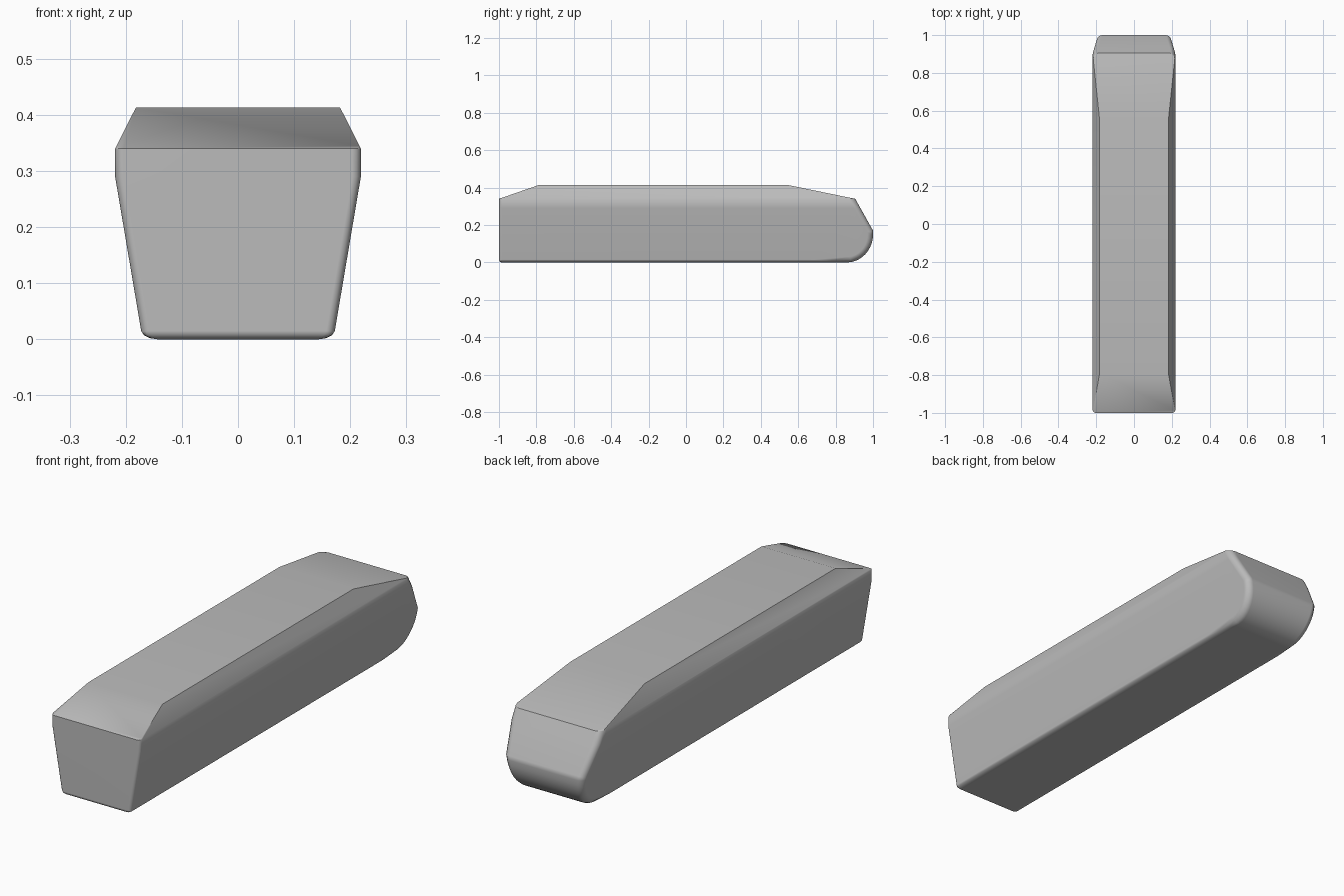
import bpy, bmesh
from math import sin, cos, pi

cube = bpy.data.objects.get("Cube")
if cube:
    bpy.data.objects.remove(cube, do_unlink=True)

grey = bpy.data.materials.new("mid_grey")
grey.use_nodes = True
tone = (0.5, 0.5, 0.5, 1)
grey.diffuse_color = tone
grey.node_tree.nodes["Principled BSDF"].inputs["Base Color"].default_value = tone

TOP, SHOULDER, WAIST = 0.413, 0.34, 0.29


def half_width(z):
    """Half width of the body at a height: flared sides, then a chamfered top."""
    if z < WAIST:
        return 0.17 + 0.049 * z / WAIST
    if z <= SHOULDER:
        return 0.219
    return 0.219 - 0.037 * (z - SHOULDER) / (TOP - SHOULDER)


# Side profile (y, z), with a rounded lower back
profile = [(-1, 0), (-1, SHOULDER), (-0.79, TOP), (0.55, TOP), (0.905, SHOULDER), (1, 0.17)]
steps = 10
profile += [(0.86 + 0.14 * cos(a), 0.15 - 0.15 * sin(a))
            for a in (i * pi / 2 / steps for i in range(steps + 1))]

# Extrude the profile across, cut it at the shoulder lines and set the widths
bm = bmesh.new()
face = bm.faces.new([bm.verts.new((-1, y, z)) for y, z in profile])
moved = bmesh.ops.extrude_face_region(bm, geom=[face])["geom"]
for v in moved:
    if isinstance(v, bmesh.types.BMVert):
        v.co.x = 1
for level in (WAIST, SHOULDER):
    bmesh.ops.bisect_plane(bm, geom=bm.verts[:] + bm.edges[:] + bm.faces[:],
                           dist=1e-5, plane_co=(0, 0, level), plane_no=(0, 0, 1))
for v in bm.verts:
    v.co.x = half_width(v.co.z) * (1 if v.co.x > 0 else -1)
bmesh.ops.recalc_face_normals(bm, faces=bm.faces)

# Mark the rim below the shoulder for rounding, wider around the back
weight = bm.edges.layers.float.new("bevel_weight_edge")
for e in bm.edges:
    a, b = (v.co for v in e.verts)
    mid = (a + b) / 2
    across = a.x * b.x < 0
    if across:
        if mid.y < -0.99 and mid.z < 0.01:
            e[weight] = 0.5
        continue
    on_back = mid.y > 0.86
    on_front = mid.y < -0.99
    on_bottom = max(a.z, b.z) < 0.01
    inner_line = abs(a.z - b.z) < 1e-4 and not on_bottom and abs(a.y - b.y) > 0.2
    if mid.z < SHOULDER - 0.001 and not inner_line and (on_back or on_front or on_bottom):
        e[weight] = 1.0 if on_back else 0.5

mesh = bpy.data.meshes.new("body")
bm.to_mesh(mesh)
bm.free()
mesh.materials.append(grey)
body = bpy.data.objects.new("body", mesh)
bpy.context.collection.objects.link(body)

# Rounded rim and shading
bpy.context.view_layer.objects.active = body
body.select_set(True)
rim = body.modifiers.new("rim", "BEVEL")
rim.limit_method = "WEIGHT"
rim.width = 0.03
rim.segments = 3
bpy.ops.object.modifier_apply(modifier=rim.name)
bpy.ops.object.shade_smooth_by_angle(angle=0.62)
shading = body.modifiers.new("shading", "WEIGHTED_NORMAL")
shading.keep_sharp = True
